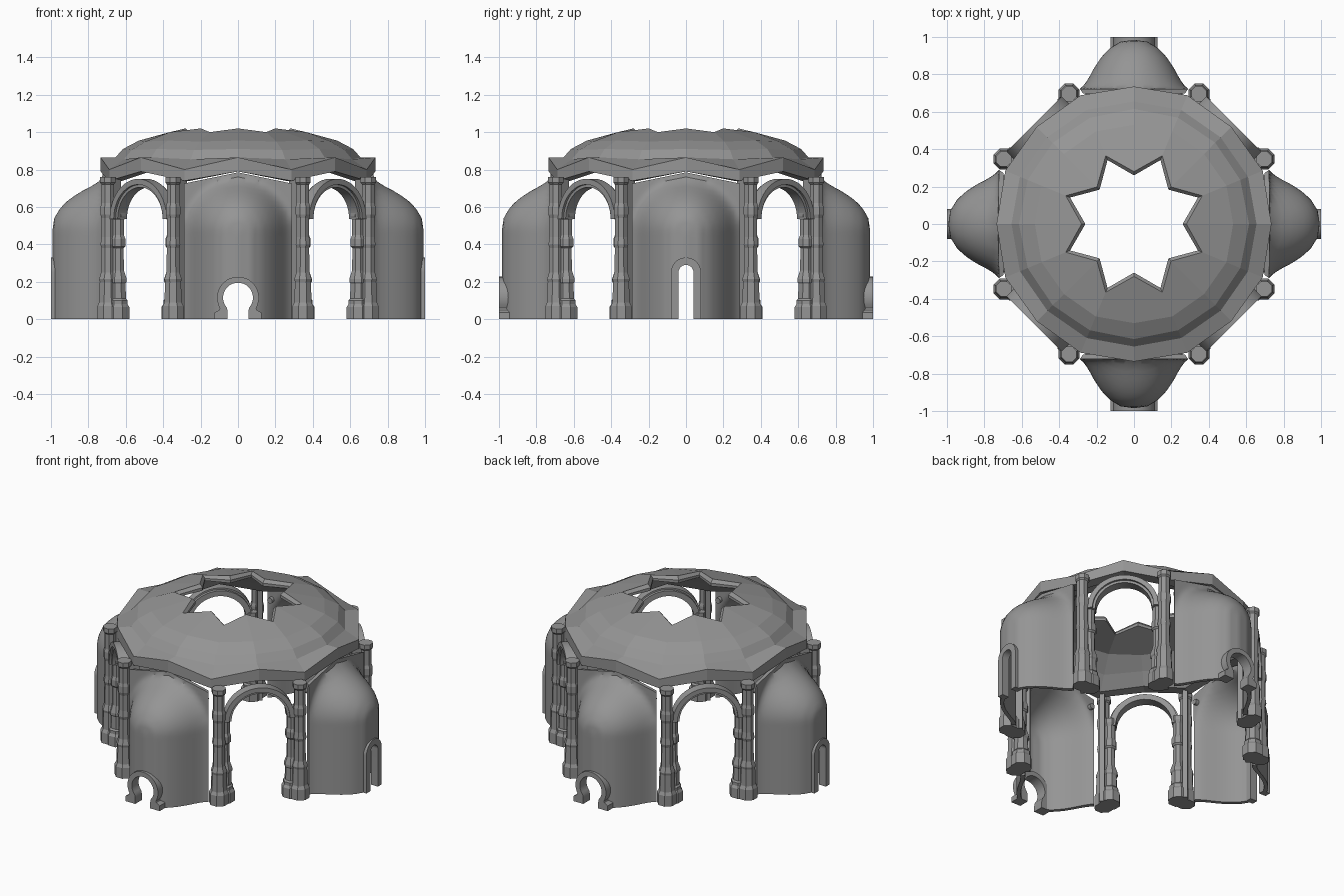
import bpy, bmesh, math
from math import sin, cos, pi, radians
from mathutils import Matrix

if "Cube" in bpy.data.objects:
    bpy.data.objects.remove(bpy.data.objects["Cube"])

stone = bpy.data.materials.new("grey_stone")
stone.use_nodes = True
GREY = (0.3, 0.3, 0.3, 1)
stone.diffuse_color = GREY
stone.node_tree.nodes["Principled BSDF"].inputs["Base Color"].default_value = GREY


def finish(name, bm, turn=0, smooth=False):
    """Turn a bmesh into an object, rotated about the centre by degrees."""
    bmesh.ops.recalc_face_normals(bm, faces=bm.faces)
    bm.transform(Matrix.Rotation(radians(turn), 4, 'Z'))
    mesh = bpy.data.meshes.new(name)
    bm.to_mesh(mesh)
    bm.free()
    mesh.materials.append(stone)
    obj = bpy.data.objects.new(name, mesh)
    bpy.context.collection.objects.link(obj)
    if smooth:
        select(obj)
        bpy.ops.object.shade_smooth_by_angle(angle=radians(35))
    return obj


def select(obj):
    bpy.ops.object.select_all(action='DESELECT')
    obj.select_set(True)
    bpy.context.view_layer.objects.active = obj


def prism(name, outline, y0, y1, turn=0, smooth=False):
    """Extrude an x-z outline from depth y0 to y1."""
    bm = bmesh.new()
    face = bm.faces.new([bm.verts.new((x, y0, z)) for x, z in outline])
    new = bmesh.ops.extrude_face_region(bm, geom=[face])["geom"]
    moved = [v for v in new if isinstance(v, bmesh.types.BMVert)]
    bmesh.ops.translate(bm, verts=moved, vec=(0, y1 - y0, 0))
    return finish(name, bm, turn, smooth)


def loft(name, rings, closed=False, turn=0):
    """Skin a list of equal-length vertex rings."""
    bm = bmesh.new()
    rows = [[bm.verts.new(p) for p in ring] for ring in rings]
    pairs = list(zip(rows, rows[1:]))
    if closed:
        pairs.append((rows[-1], rows[0]))
    for a, b in pairs:
        for i in range(len(a)):
            j = (i + 1) % len(a)
            bm.faces.new((a[i], a[j], b[j], b[i]))
    if not closed:
        bm.faces.new(rows[0])
        bm.faces.new(rows[-1])
    return finish(name, bm, turn)


def arc(radius, zc, start, end, n=24):
    angles = [radians(start + (end - start) * i / n) for i in range(n + 1)]
    return [(radius * cos(a), zc + radius * sin(a)) for a in angles]


def with_feet(feet, curve):
    return feet + curve + [(-x, z) for x, z in reversed(feet)]


# Faceted roof: radius and height at gable peaks, then at valleys
roof_rings = [
    (.28, 1.02, .395, 1.0), (.53, .955, .535, .95), (.615, .91, .615, .905),
    (.655, .865, .66, .855), (.735, .865, .745, .80), (.735, .79, .745, .74),
    (.66, .79, .67, .74), (.60, .86, .60, .82), (.51, .92, .51, .915),
    (.26, .98, .37, .97), (.26, 1.0, .37, .985)]
loft("star_roof", [[((ro if i % 2 else re) * cos(i * pi / 8),
                     (ro if i % 2 else re) * sin(i * pi / 8),
                     zo if i % 2 else ze) for i in range(16)]
                   for re, ze, ro, zo in roof_rings], closed=True)

# Bell-shaped apse section: distance from its axis, and bulge
BELL = [(0, 1), (.25, .96), (.45, .83), (.6, .66), (.73, .45),
        (.83, .25), (.92, .1), (1, .03), (9, 0)]
SPRING, HALF = .47, .29


def bulge(u):
    for (u0, f0), (u1, f1) in zip(BELL, BELL[1:]):
        if u <= u1:
            return f0 + (f1 - f0) * (u - u0) / (u1 - u0)
    return 0


def apse(name, reach, opening, turn):
    bm = bmesh.new()
    cols, rows, base = 32, 32, .715
    grid = []
    for j in range(rows + 1):
        line = []
        for i in range(cols + 1):
            x = HALF * (2 * i / cols - 1)
            z = j / rows * (.785 - .06 * abs(x) / HALF)
            u = math.hypot(x, max(0, z - SPRING)) / HALF
            line.append(bm.verts.new((x, -base - (reach - base) * bulge(u), z)))
        grid.append(line)
    for a, b in zip(grid, grid[1:]):
        for i in range(cols):
            bm.faces.new((a[i], a[i + 1], b[i + 1], b[i]))
    # thicken towards the inside
    outer = list(bm.faces)
    new = bmesh.ops.extrude_face_region(bm, geom=outer, use_keep_orig=True)["geom"]
    for v in new:
        if isinstance(v, bmesh.types.BMVert):
            v.co.x *= .94
            v.co.y += .025
    obj = finish(name, bm, turn)
    # cut the doorway
    cutter = prism("door_cutter", opening, -1.1, -.8, turn)
    cutter.hide_render = True
    cut = obj.modifiers.new("doorway", 'BOOLEAN')
    cut.operation, cut.solver, cut.object = 'DIFFERENCE', 'EXACT', cutter
    select(obj)
    bpy.ops.object.modifier_apply(modifier=cut.name)
    bpy.data.objects.remove(cutter)
    select(obj)
    bpy.ops.object.shade_smooth_by_angle(angle=radians(35))


# Doorways: horseshoe at front and back, narrow arch at the sides
key_in = with_feet([(.055, 0), (.055, .04)], arc(.08, .115, -42, 222))
key_out = with_feet([(.125, 0), (.125, .035), (.1, .05)], arc(.112, .115, -30, 210))
slot_in = with_feet([(.04, 0)], arc(.04, .25, 0, 180))
slot_out = with_feet([(.08, 0)], arc(.08, .25, 0, 180))
for side, turn in (("front", 0), ("left", 90), ("back", 180), ("right", 270)):
    if side in ("front", "back"):
        inner, outer, reach, back = key_in, key_out, .985, -.93
    else:
        inner, outer, reach, back = slot_in, slot_out, .993, -.95
    apse(side + "_apse", reach, [(x, z - .01 if z == 0 else z) for x, z in inner], turn)
    prism(side + "_door_frame", inner + outer[::-1], back, -1.0, turn, True)
    # small round medallions inside, beside the niche
    for x in (-.24, .24):
        prism(side + "_medallion", [(x + px, pz) for px, pz in arc(.018, .66, 0, 345, 23)],
              -.70, -.675, turn)

# Columns: height and radius
INNER = [(0, .065), (.065, .065), (.08, .055), (.10, .055), (.11, .046),
         (.19, .043), (.20, .05), (.215, .05), (.26, .034), (.38, .032),
         (.39, .042), (.43, .042), (.45, .034), (.53, .034), (.55, .044), (.58, .044)]
OUTER = [(0, .06), (.07, .06), (.09, .05), (.20, .046), (.215, .05), (.25, .038),
         (.38, .036), (.40, .042), (.44, .036), (.54, .036), (.56, .042),
         (.60, .042), (.62, .036), (.72, .036), (.73, .044), (.76, .044)]


def column(name, x, y, profile, turn):
    loft(name, [[(x + r * cos(a), y + r * sin(a), z)
                 for a in ((i + .5) * pi / 4 for i in range(8))]
                for z, r in profile], turn=turn)


# Open arches on the four diagonals
for turn in (45, 135, 225, 315):
    for s in (-1, 1):
        column("inner_column", s * .207, -.70, INNER, turn)
        column("outer_column", s * .247, -.738, OUTER, turn)
        # strip tying the columns to the apse wall
        prism("corner_pier", [(s * .235, 0), (s * .265, 0), (s * .265, .75), (s * .235, .75)],
              -.65, -.72, turn)
    for name, r0, r1, y0, y1 in (("arch", .17, .205, -.67, -.74),
                                 ("arch_trim", .185, .215, -.69, -.755)):
        prism(name, arc(r0, .535, 0, 180) + arc(r1, .535, 180, 0), y0, y1, turn, True)
